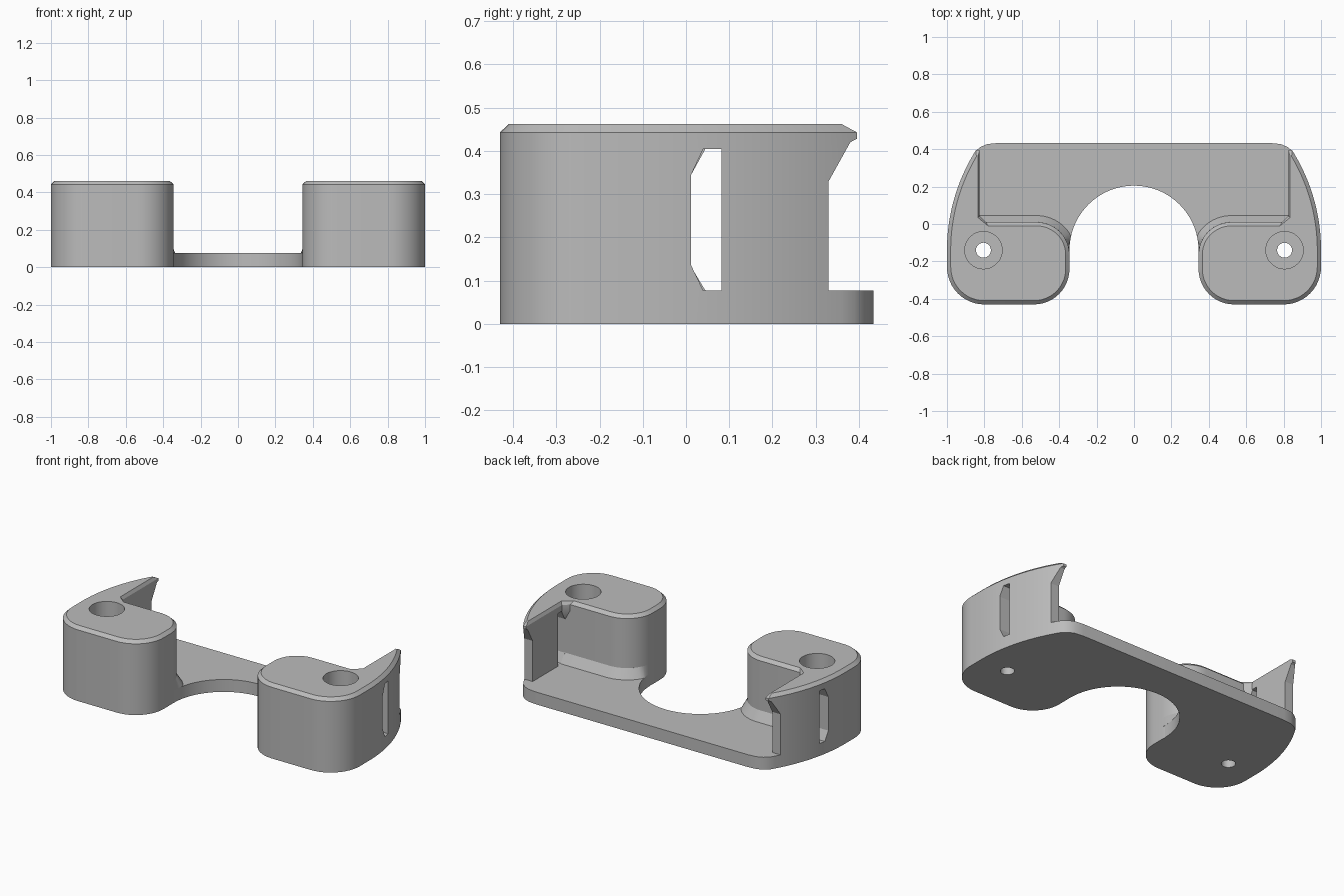
import bpy, bmesh
from math import sin, cos, radians, sqrt, asin, degrees

if "Cube" in bpy.data.objects:
    bpy.data.objects.remove(bpy.data.objects["Cube"])

grey = bpy.data.materials.new("plain_grey")
grey.use_nodes = True
grey.diffuse_color = (0.5, 0.5, 0.5, 1)
grey.node_tree.nodes["Principled BSDF"].inputs["Base Color"].default_value = (0.5, 0.5, 0.5, 1)

HOLE_Y = -0.14        # shared centre of the outer arc and the opening
OPENING = 0.345
DECK = 0.077
SHOULDER, TOP = 0.443, 0.462


def arc(cx, cy, r, start, end, n=12):
    angles = [radians(start + (end - start) * i / n) for i in range(n + 1)]
    return [(cx + r * cos(a), cy + r * sin(a)) for a in angles]


def at(points, z):
    return [(x, y, z) for x, y in points]


def loft(name, loops, closed_path=False):
    """Skin matching loops; cap the ends, or join last to first."""
    bm = bmesh.new()
    rings = [[bm.verts.new(p) for p in loop] for loop in loops]
    n = len(rings[0])
    pairs = list(zip(rings, rings[1:]))
    for a, b in pairs:
        for i in range(n):
            j = (i + 1) % n
            bm.faces.new((a[i], a[j], b[j], b[i]))
    bm.faces.new(rings[0])
    bm.faces.new(rings[-1])
    bmesh.ops.recalc_face_normals(bm, faces=bm.faces)
    mesh = bpy.data.meshes.new(name)
    bm.to_mesh(mesh)
    bm.free()
    mesh.materials.append(grey)
    obj = bpy.data.objects.new(name, mesh)
    bpy.context.collection.objects.link(obj)
    return obj


def finish(obj, cutters=(), mirror=True):
    for cutter in cutters:
        cutter.hide_render = True
        mod = obj.modifiers.new("cut", "BOOLEAN")
        mod.operation, mod.solver, mod.object = "DIFFERENCE", "EXACT", cutter
    if mirror:
        obj.modifiers.new("mirror", "MIRROR").use_mirror_merge = False
    bpy.ops.object.select_all(action="DESELECT")
    obj.select_set(True)
    bpy.context.view_layer.objects.active = obj
    bpy.ops.object.convert(target="MESH")
    bpy.ops.object.shade_smooth_by_angle(angle=radians(25))
    for cutter in cutters:
        bpy.data.objects.remove(cutter)


def post_outline(d):
    """Plan of a post with its curved fin, inset by d."""
    tip_y = 0.395 - 1.75 * d
    inner_x = 0.825 + d / 2
    tip_angle = degrees(asin((tip_y - HOLE_Y) / (1 - d)))
    points = arc(0.535, -0.24, 0.19 - d, 180, 270)
    points += arc(0.8, -0.23, 0.2 - d, 270, 360)
    points += arc(0, HOLE_Y, 1 - d, 0, tip_angle, 24)
    points += [(inner_x, tip_y), (inner_x, 0.01 - d)]
    points += arc(0.52, -0.165, 0.175 - d, 90, 180)
    return points


# Posts with chamfered tops, screw holes, strap slots and hooked fin tips
post = loft("posts", [at(post_outline(0), 0), at(post_outline(0), SHOULDER),
                      at(post_outline(0.02), TOP)])
counterbore = loft("counterbore_cutter", [at(arc(0.805, HOLE_Y, 0.1, 0, 350, 35), z) for z in (0.1, 0.6)])
screw_hole = loft("screw_cutter", [at(arc(0.805, HOLE_Y, 0.04, 0, 345, 23), z) for z in (-0.1, 0.3)])
slot_shape = [(0.04, DECK), (0.082, DECK), (0.082, 0.405), (0.04, 0.405), (0.012, 0.345), (0.012, 0.135)]
slot = loft("slot_cutter", [[(x, y, z) for y, z in slot_shape] for x in (0.8, 1.1)])
hook_shape = [(0.33, -0.1), (0.33, 0.33), (0.38, 0.42), (0.393, 0.427), (0.5, 0.427), (0.5, -0.1)]
hook = loft("hook_cutter", [[(x, y, z) for y, z in hook_shape] for x in (0.7, 1.1)])
finish(post, [counterbore, screw_hole, slot, hook])

# Flat deck joining the posts around the round opening
half = arc(0, HOLE_Y, OPENING, 90, 0, 24)
half += [(0.6, -0.02), (0.9, 0.0)]
half += arc(0, HOLE_Y, 1, 8.2, 32, 12)
half += [(0.82, 0.412), (0.785, 0.427), (0.73, 0.433)]
other = [(-x, y) for x, y in reversed(half[1:])]
deck = loft("deck", [at(half + other, 0), at(half + other, DECK)])
finish(deck, mirror=False)


# Sloped skirt where the back of each post meets the deck
def skirt_path(d):
    path = [(0.83, 0.01 + d)] + arc(0.52, -0.165, 0.175 + d, 90, 180, 16)
    kept = []
    for x, y in path:
        limit = sqrt(max(OPENING ** 2 - (y - HOLE_Y) ** 2, 0))
        kept.append((max(x, limit if y > HOLE_Y else OPENING), y))
    return kept


sections = []
for inside, wall, foot in zip(skirt_path(-0.02), skirt_path(0), skirt_path(0.035)):
    sections.append([(*inside, DECK - 0.01), (*foot, DECK), (*wall, 0.135), (*inside, 0.135)])
finish(loft("skirts", sections))

# Small corner gussets under the top edge, between post and fin
gusset = [
    at([(0.823, 0.009), (0.827, 0.012), (0.827, 0.009)], 0.345),
    at([(0.79, 0.009), (0.827, 0.045), (0.827, 0.009)], 0.405),
    at([(0.79, 0.009), (0.827, 0.045), (0.827, 0.009)], SHOULDER),
    at([(0.78, -0.01), (0.835, 0.035), (0.835, -0.01)], TOP),
]
finish(loft("corner_gussets", gusset))
